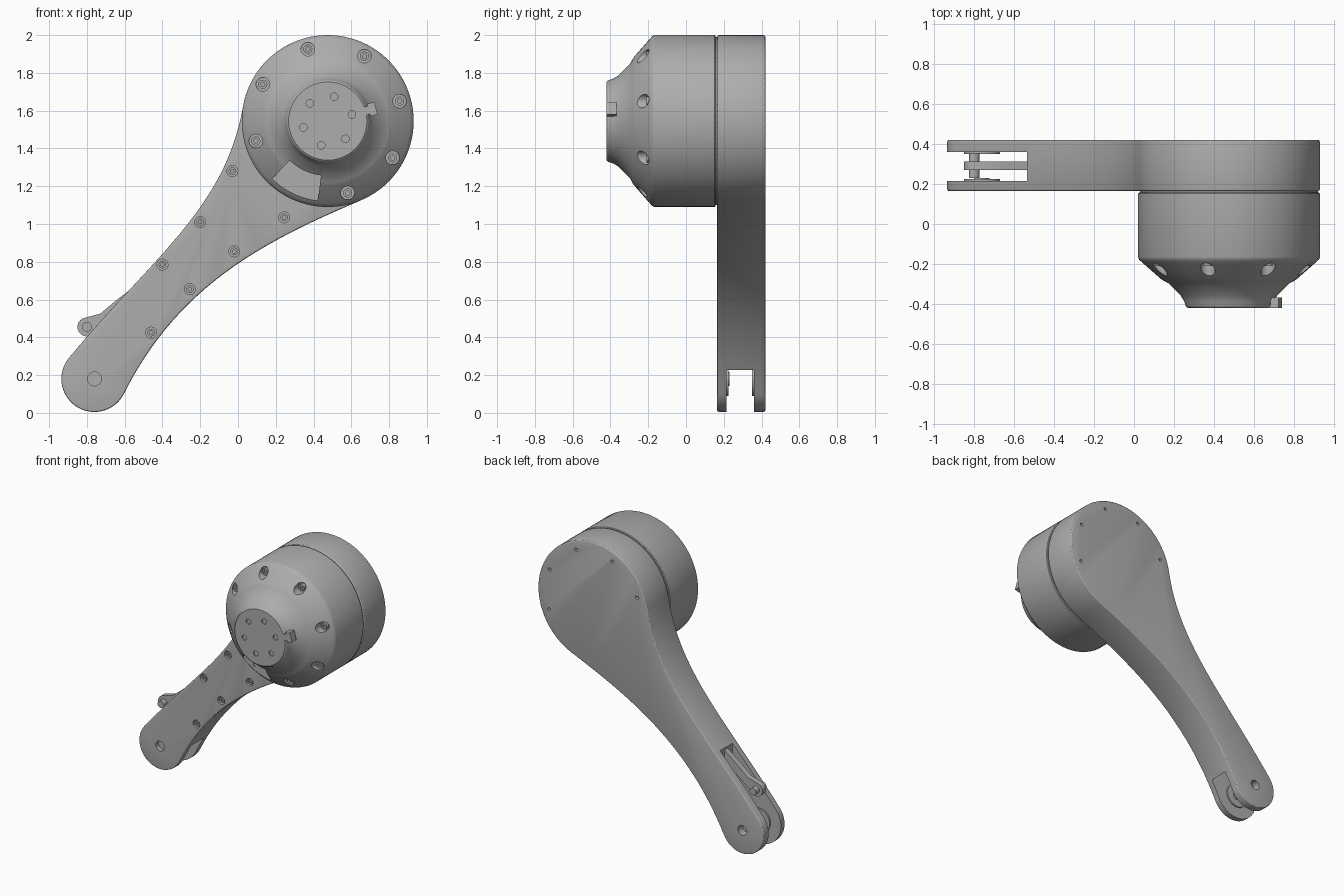
import bpy, bmesh, math
from math import cos, sin, radians
from mathutils import Vector, Matrix
from mathutils.geometry import interpolate_bezier

cube = bpy.data.objects.get("Cube")
if cube:
    bpy.data.objects.remove(cube)

grey = bpy.data.materials.new("machined grey")
grey.use_nodes = True
colour = (0.42, 0.42, 0.42, 1)
grey.diffuse_color = colour
grey.node_tree.nodes["Principled BSDF"].inputs["Base Color"].default_value = colour

HUB = Vector((0.475, 1.545))
TIP = Vector((-0.76, 0.18))
HUB_R, TIP_R = 0.455, 0.175
BACK, FRONT = 0.42, 0.165


def arc(c, r, a0, a1, n=32):
    """Points on an arc in the x-z plane, angles in degrees."""
    angles = [radians(a0 + (a1 - a0) * i / n) for i in range(n + 1)]
    return [Vector((c[0] + r * cos(a), c[1] + r * sin(a))) for a in angles]


def polar(r, a, c=HUB):
    return arc(c, r, a, a, 1)[0]


def prism(bm, pts, y0, y1):
    """Extrude an x-z outline from y0 to y1."""
    face = bm.faces.new([bm.verts.new((p[0], y0, p[1])) for p in pts])
    ext = bmesh.ops.extrude_face_region(bm, geom=[face])
    verts = [v for v in ext["geom"] if isinstance(v, bmesh.types.BMVert)]
    bmesh.ops.translate(bm, verts=verts, vec=(0, y1 - y0, 0))


def disc(bm, c, r, y0, y1, n=24):
    prism(bm, arc(c, r, 0, 360, n)[:-1], y0, y1)


def make(name, bm):
    bmesh.ops.recalc_face_normals(bm, faces=bm.faces)
    mesh = bpy.data.meshes.new(name)
    bm.to_mesh(mesh)
    bm.free()
    obj = bpy.data.objects.new(name, mesh)
    bpy.context.collection.objects.link(obj)
    mesh.materials.append(grey)
    return obj


def smooth(obj):
    bpy.ops.object.select_all(action='DESELECT')
    obj.select_set(True)
    bpy.context.view_layer.objects.active = obj
    bpy.ops.object.shade_smooth_by_angle(angle=radians(28))


def finish(obj, cutter=None, bevel=0):
    """Apply an edge bevel and a cut, then shade."""
    if bevel:
        m = obj.modifiers.new("bevel", 'BEVEL')
        m.width, m.segments, m.limit_method = bevel, 3, 'ANGLE'
    if cutter:
        cutter.hide_render = True
        m = obj.modifiers.new("cut", 'BOOLEAN')
        m.object, m.operation, m.solver = cutter, 'DIFFERENCE', 'EXACT'
    if obj.modifiers:
        graph = bpy.context.evaluated_depsgraph_get()
        mesh = bpy.data.meshes.new_from_object(obj.evaluated_get(graph))
        obj.modifiers.clear()
        obj.data = mesh
    if cutter:
        bpy.data.objects.remove(cutter)
    smooth(obj)


def side(p0, d0, p1, d1):
    """Concave edge leaving p0 along d0 and reaching p1 along d1."""
    return interpolate_bezier(p0, p0 + Vector(d0), p1 - Vector(d1), p1, 28)[1:-1]


# Arm: round hub and tip joined by concave sides
hub_arc = arc(HUB, HUB_R, -67, 170, 64)
tip_arc = arc(TIP, TIP_R, 140, 333, 40)
upper = side(tip_arc[0], (0.45, 0.54), hub_arc[-1], (0.094, 0.54))
lower = side(tip_arc[-1], (0.29, 0.58), hub_arc[0], (0.506, 0.215))
bm = bmesh.new()
prism(bm, hub_arc + upper[::-1] + tip_arc + lower, FRONT, BACK)
arm = make("arm", bm)

# Arm cuts: fork slot, pivot hole, screw recesses and rear dowel holes
arm_screws = [(-0.03, 1.28), (-0.2, 1.01), (-0.4, 0.785), (-0.02, 0.855),
              (-0.255, 0.655), (-0.46, 0.425), (0.245, 1.035)]
bm = bmesh.new()
prism(bm, [(-1.1, -0.2), (-0.535, -0.2), (-0.535, 0.9), (-1.1, 0.9)], 0.215, 0.36)
disc(bm, TIP, 0.037, 0.1, 0.213)
disc(bm, TIP, 0.037, 0.362, 0.5)
for c in arm_screws:
    disc(bm, c, 0.029, 0.1, FRONT + 0.035)
for k in range(5):
    disc(bm, polar(0.39, -21 + 45 * k), 0.012, BACK - 0.03, 0.5, 12)
for y0, y1 in ((0.2, 0.23), (0.34, 0.38)):
    disc(bm, TIP, 0.037, y0, y1)
finish(arm, make("arm_cutter", bm), 0.01)

# Motor housing: turned profile of (radius, y)
profile = [(0, 0.17), (0.445, 0.17), (0.445, 0.157), (0.45, 0.157), (HUB_R, 0.152),
           (HUB_R, -0.165), (0.45, -0.178), (0.435, -0.192), (0.34, -0.275),
           (0.325, -0.285), (0.305, -0.295), (0.24, -0.36), (0.225, -0.385),
           (0.215, -0.413), (0.207, -0.42), (0, -0.42)]
bm = bmesh.new()
ring = [bm.verts.new((HUB.x + r, y, HUB.y)) for r, y in profile]
edges = [bm.edges.new(pair) for pair in zip(ring, ring[1:])]
bmesh.ops.spin(bm, geom=ring + edges, cent=(HUB.x, 0, HUB.y), axis=(0, 1, 0),
               angle=2 * math.pi, steps=96, use_duplicate=False)
bmesh.ops.remove_doubles(bm, verts=bm.verts, dist=0.0002)
housing = make("motor_housing", bm)

# Housing cuts: screw pockets, connector recess and output face holes
pockets = [polar(0.395, 15.5 + 45 * k) for k in range(8) if k != 5]
bm = bmesh.new()
for c in pockets:
    disc(bm, c, 0.036, -0.5, -0.185)
prism(bm, arc(HUB, 0.29, 226, 263, 12) + arc(HUB, 0.5, 263, 226, 12), -0.5, -0.2)
for k in range(6):
    disc(bm, polar(0.133, 75 + 60 * k), 0.02, -0.5, -0.41)
finish(housing, make("housing_cutter", bm))

# Connector plate inside the recess
bm = bmesh.new()
prism(bm, arc(HUB, 0.35, 228, 261, 12) + arc(HUB, 0.425, 261, 228, 12), -0.206, -0.19)
plate = make("connector_plate", bm)
bm = bmesh.new()
disc(bm, polar(0.385, 240.5), 0.015, -0.3, -0.195, 16)
finish(plate, make("plate_cutter", bm))

# Alignment key on the output face
bm = bmesh.new()
key = [(0.185, -0.022), (0.225, -0.022), (0.225, -0.034), (0.265, -0.034),
       (0.265, 0.034), (0.225, 0.034), (0.225, 0.022), (0.185, 0.022)]
turn = Matrix.Rotation(radians(15), 2)
prism(bm, [HUB + turn @ Vector(p) for p in key], -0.421, -0.368)
finish(make("alignment_key", bm))


# Socket-head screws
def screws(name, places, r, y0, y1):
    bm, cut = bmesh.new(), bmesh.new()
    for c in places:
        disc(bm, c, r, y0, y1)
        disc(cut, c, r * 0.5, y0 - 0.02, y0 + 0.012, 6)
    finish(make(name, bm), make(name + "_cutter", cut))


screws("housing_screws", pockets, 0.024, -0.21, -0.18)
screws("arm_screws", arm_screws, 0.02, FRONT + 0.008, FRONT + 0.04)

# Thrust washers on the inner fork faces
bm, cut = bmesh.new(), bmesh.new()
for y0, y1 in ((0.213, 0.226), (0.35, 0.362)):
    disc(bm, TIP, 0.09, y0, y1, 40)
    disc(cut, TIP, 0.037, y0 - 0.02, y1 + 0.02)
finish(make("fork_washers", bm), make("washer_cutter", cut))

# Lever with a round eye, and its cross pin
EYE = Vector((-0.8, 0.455))
bm = bmesh.new()
prism(bm, arc(EYE, 0.05, 110, 310, 24) + [Vector((-0.52, 0.62)), Vector((-0.52, 0.69)),
      Vector((-0.64, 0.6)), Vector((-0.73, 0.525))], 0.27, 0.312)
finish(make("lever", bm))
bm = bmesh.new()
disc(bm, EYE, 0.026, 0.23, 0.355)
finish(make("lever_pin", bm))
